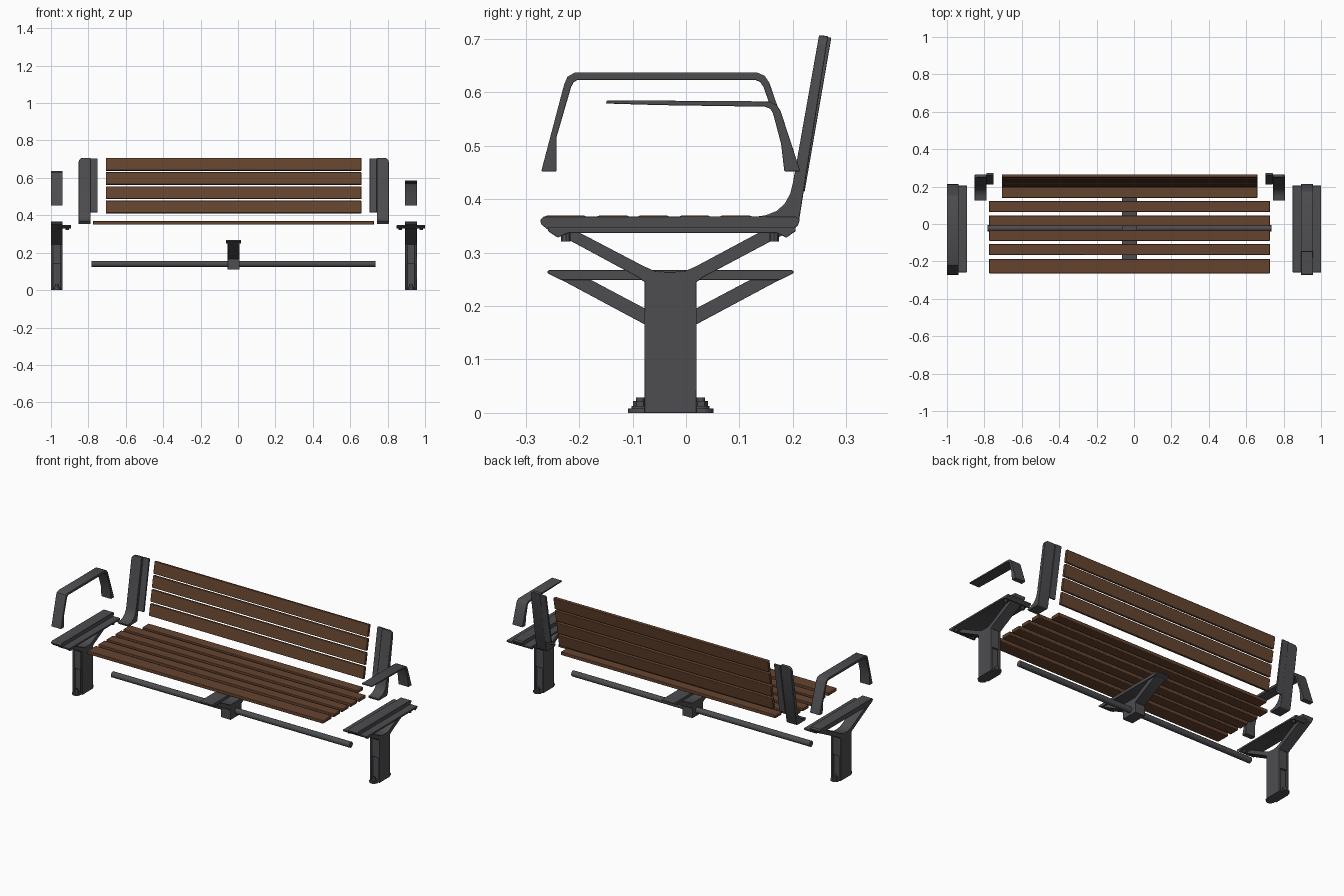
import bpy, bmesh, math
from mathutils import Matrix

if "Cube" in bpy.data.objects:
    bpy.data.objects.remove(bpy.data.objects["Cube"])


def material(name, rgb):
    m = bpy.data.materials.new(name)
    m.diffuse_color = (*rgb, 1)
    m.use_nodes = True
    m.node_tree.nodes["Principled BSDF"].inputs["Base Color"].default_value = m.diffuse_color
    return m


METAL = material("charcoal metal", (0.075, 0.075, 0.082))
WOOD = material("brown wood", (0.13, 0.057, 0.028))


def finish(name, bm, mat, bevel=0.0):
    bmesh.ops.recalc_face_normals(bm, faces=bm.faces)
    me = bpy.data.meshes.new(name)
    bm.to_mesh(me)
    bm.free()
    me.materials.append(mat)
    ob = bpy.data.objects.new(name, me)
    bpy.context.collection.objects.link(ob)
    if bevel:
        mod = ob.modifiers.new("soft edges", 'BEVEL')
        mod.width = bevel
        mod.segments = 2
        mod.limit_method = 'ANGLE'
        mod.angle_limit = math.radians(40)
    bpy.ops.object.select_all(action='DESELECT')
    ob.select_set(True)
    bpy.context.view_layer.objects.active = ob
    bpy.ops.object.shade_smooth_by_angle(angle=math.radians(35))
    return ob


def add_prism(bm, pts, x0, x1):
    """Side profile of (y, z) points extruded across x."""
    face = bm.faces.new([bm.verts.new((x0, y, z)) for y, z in pts])
    ext = bmesh.ops.extrude_face_region(bm, geom=[face])['geom']
    for v in ext:
        if isinstance(v, bmesh.types.BMVert):
            v.co.x = x1


def add_box(bm, x0, x1, y0, y1, z0, z1):
    add_prism(bm, [(y0, z0), (y1, z0), (y1, z1), (y0, z1)], x0, x1)


def prism(name, pts, x0, x1, mat, bevel=0.0):
    bm = bmesh.new()
    add_prism(bm, pts, x0, x1)
    return finish(name, bm, mat, bevel)


def add_cyl(bm, x, y, z0, z1, r, seg):
    bmesh.ops.create_cone(bm, cap_ends=True, segments=seg, radius1=r, radius2=r,
                          depth=z1 - z0,
                          matrix=Matrix.Translation((x, y, (z0 + z1) / 2)))


# Seat slats (rear one is shorter, to fit between the back posts)
for i, (y0, y1) in enumerate([(-.264, -.187), (-.166, -.107), (-.09, -.032),
                              (-.012, .045), (.064, .123), (.14, .197)]):
    x0, x1 = (-.707, .66) if i == 5 else (-.775, .727)
    prism(f"seat_slat_{i + 1}", [(y0, .35), (y1, .35), (y1, .369), (y0, .369)],
          x0, x1, WOOD, .003)


def back_y(z):
    return .249 + (z - .707) * .177


# Back slats, leaning back
for i, (z0, z1) in enumerate([(.413, .479), (.489, .555), (.565, .631), (.64, .707)]):
    t, d = .017, -.003
    prism(f"back_slat_{i + 1}",
          [(back_y(z0), z0), (back_y(z0) + t, z0 + d),
           (back_y(z1) + t, z1 + d), (back_y(z1), z1)], -.707, .66, WOOD, .003)

# Back posts with curved foot, and the flange that carries the slats
POST = [(.124, .366), (.15, .37), (.17, .378), (.185, .392), (.195, .41), (.2, .43),
        (.249, .707), (.266, .705), (.212, .362), (.205, .353), (.13, .353)]
for side, outer, mid, inner in (("left", -.852, -.788, -.75), ("right", .806, .742, .704)):
    bm = bmesh.new()
    add_prism(bm, POST, mid, outer)
    corner = [e for e in bm.edges
              if all(v.co.z > .7 and abs(v.co.x - outer) < 1e-4 for v in e.verts)]
    bmesh.ops.bevel(bm, geom=corner, offset=.022, segments=5, profile=.5, affect='EDGES')
    finish(f"{side}_back_post", bm, METAL, .002)
    prism(f"{side}_back_flange",
          [(.212, .416), (.222, .414), (.272, .702), (.262, .704)], mid, inner, METAL, .001)

# Left armrest: full hoop
prism("left_armrest",
      [(-.271, .452), (-.228, .615), (-.222, .629), (-.208, .637), (.133, .637),
       (.147, .631), (.156, .618), (.213, .452), (.184, .452), (.178, .517),
       (.145, .61), (.139, .619), (.13, .623), (-.203, .623), (-.21, .619),
       (-.215, .61), (-.242, .517), (-.242, .452)], -1, -.938, METAL, .002)

# Right armrest: open-ended, held at the back only
prism("right_armrest",
      [(-.15, .579), (-.148, .585), (.157, .583), (.169, .577), (.177, .565),
       (.213, .455), (.213, .452), (.184, .452), (.178, .503), (.163, .56),
       (.158, .569), (.148, .573), (-.05, .576)], .893, .957, METAL, .0015)


def leg(name, cx, flange0, flange1):
    h = .0315
    bm = bmesh.new()
    # top rail
    add_prism(bm, [(-.255, .34), (-.271, .353), (-.273, .361), (-.266, .368), (.205, .368),
                   (.213, .362), (.21, .352), (.198, .34)], cx - h, cx + h)
    # V arms
    add_prism(bm, [(-.255, .343), (-.09, .254), (-.078, .245), (.02, .245), (.032, .254),
                   (.2, .343), (.147, .343), (.02, .275), (0, .266), (-.02, .264),
                   (-.04, .264), (-.06, .266), (-.08, .275), (-.21, .343)], cx - h, cx + h)
    # column: two side plates around a recessed core
    for s in (-1, 1):
        add_box(bm, *sorted((cx + s * h, cx + s * (h - .011))), -.078, .02, 0, .258)
    add_box(bm, cx - h + .011, cx + h - .011, -.066, .008, 0, .256)
    add_box(bm, cx - h + .011, cx + h - .011, -.076, .018, .14, .256)
    # seat flange
    add_prism(bm, [(-.24, .328), (-.258, .34), (-.258, .347), (.205, .347),
                   (.205, .34), (.188, .328), (.17, .337), (-.22, .337)],
              flange0, flange1)
    finish(name, bm, METAL, .0015)

    # foot plate with anchor bolts
    bm = bmesh.new()
    add_box(bm, cx - .024, cx + .024, -.094, .036, 0, .008)
    for y in (-.086, .028):
        add_cyl(bm, cx, y, 0, .008, .023, 20)
        add_cyl(bm, cx, y, .008, .013, .016, 16)
        add_cyl(bm, cx, y, .013, .022, .013, 6)
        add_cyl(bm, cx, y, .022, .029, .008, 12)
    finish(name + "_foot", bm, METAL)

    # bolts under the flange
    bm = bmesh.new()
    for x in {flange0 + .02, flange1 - .02}:
        if abs(x - cx) > h:
            for y in (-.225, .165):
                add_cyl(bm, x, y, .321, .34, .009, 8)
    finish(name + "_bolts", bm, METAL)


leg("left_leg", -.9685, -.965, -.893)
leg("right_leg", .925, .848, 1.0)

# Centre support: flat top, V arms and a box clamped on the beam
bm = bmesh.new()
add_prism(bm, [(-.235, .249), (-.26, .262), (-.258, .267), (.2, .267), (.202, .262),
               (.177, .249)], -.064, .016)
add_prism(bm, [(-.25, .258), (-.078, .166), (.02, .166), (.192, .258), (.122, .25),
               (.02, .196), (-.078, .196), (-.18, .25)], -.055, .008)
add_box(bm, -.055, .008, -.078, .02, .109, .19)
finish("centre_support", bm, METAL, .0015)

# Long beam under the seat
ring = [(-.023 + .0165 * math.cos(a), .14 + .0165 * math.sin(a))
        for a in (2 * math.pi * k / 20 for k in range(20))]
prism("long_beam", ring, -.782, .736, METAL)
